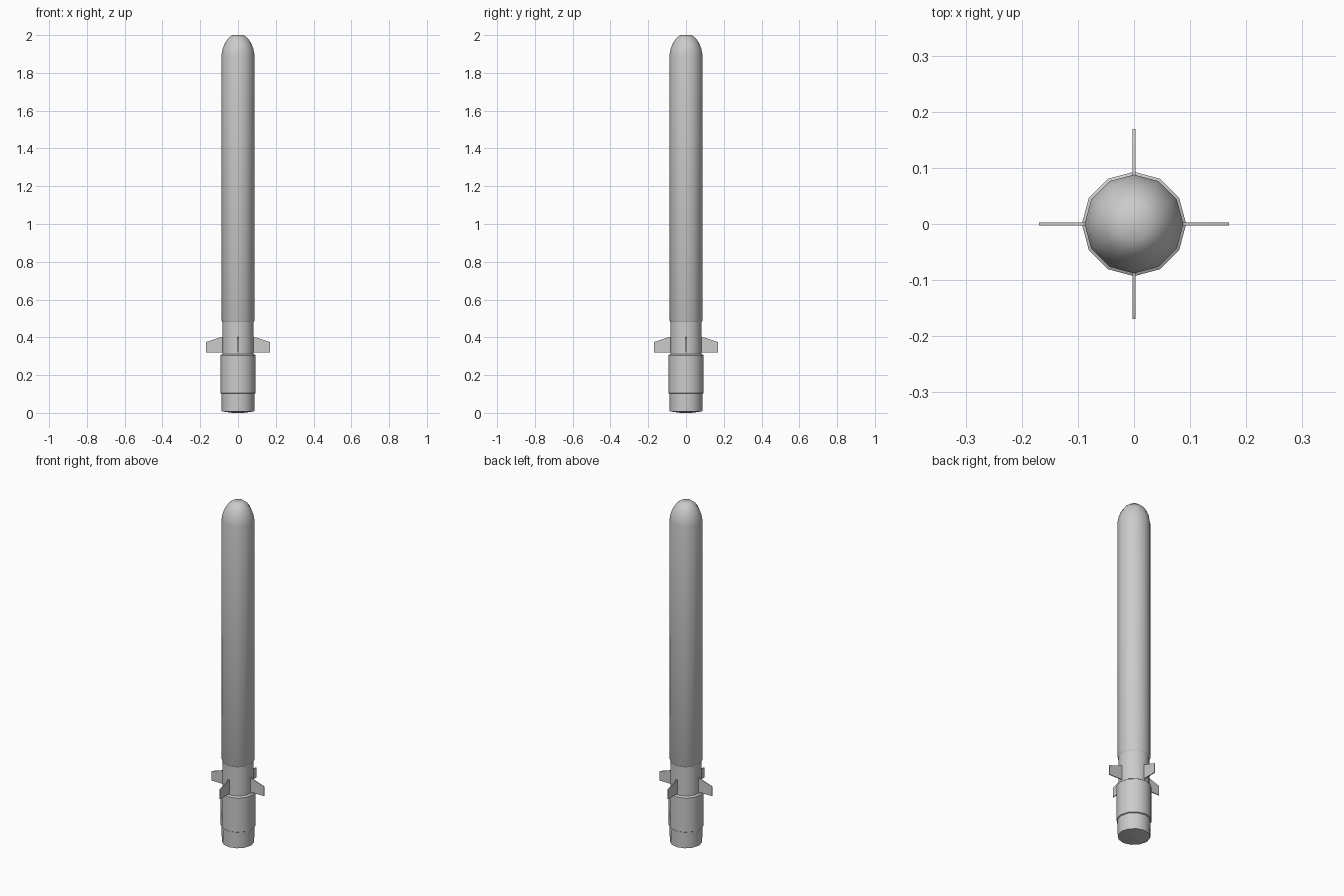
import bpy
import bmesh
import math
from mathutils import Matrix

if "Cube" in bpy.data.objects:
    bpy.data.objects.remove(bpy.data.objects["Cube"])

SIDES = 12

grey = bpy.data.materials.new("light grey")
grey.use_nodes = True
grey.diffuse_color = (0.6, 0.6, 0.6, 1)
grey.node_tree.nodes["Principled BSDF"].inputs["Base Color"].default_value = (0.6, 0.6, 0.6, 1)


def finish(name, bm):
    bmesh.ops.recalc_face_normals(bm, faces=bm.faces)
    mesh = bpy.data.meshes.new(name)
    bm.to_mesh(mesh)
    bm.free()
    mesh.materials.append(grey)
    obj = bpy.data.objects.new(name, mesh)
    bpy.context.collection.objects.link(obj)
    bpy.ops.object.select_all(action="DESELECT")
    obj.select_set(True)
    bpy.context.view_layer.objects.active = obj
    bpy.ops.object.shade_smooth_by_angle(angle=math.radians(40))
    return obj


def lathe(name, profile):
    """Stack twelve-sided rings of (radius, height) and cap both ends."""
    bm = bmesh.new()
    rings = []
    for r, z in profile:
        angles = [math.tau * i / SIDES for i in range(SIDES)]
        rings.append([bm.verts.new((r * math.cos(a), r * math.sin(a), z)) for a in angles])
    for low, high in zip(rings, rings[1:]):
        for i in range(SIDES):
            j = (i + 1) % SIDES
            bm.faces.new((low[i], low[j], high[j], high[i]))
    bm.faces.new(rings[0])
    bm.faces.new(rings[-1])
    return finish(name, bm)


# Main tube with rounded nose
lathe("body_tube", [(0.083, 0.48), (0.088, 0.49), (0.088, 1.89), (0.082, 1.925),
                    (0.070, 1.957), (0.053, 1.982), (0.030, 2.0)])

# Narrower section carrying the fins
lathe("fin_section", [(0.083, 0.30), (0.083, 0.49)])

# Wider collar and the tail below it
lathe("tail_collar", [(0.085, 0.10), (0.093, 0.105), (0.093, 0.305), (0.083, 0.312)])
lathe("tail_end", [(0.03, 0.0), (0.086, 0.008), (0.088, 0.11)])

# Four thin swept fins
FIN = [(0.07, 0.32), (0.169, 0.32), (0.169, 0.375), (0.085, 0.403), (0.07, 0.403)]
for k, side in enumerate(("left", "back", "right", "front")):
    bm = bmesh.new()
    face = bm.faces.new([bm.verts.new((x, -0.0025, z)) for x, z in FIN])
    new = bmesh.ops.extrude_face_region(bm, geom=[face])["geom"]
    bmesh.ops.translate(bm, vec=(0, 0.005, 0),
                        verts=[v for v in new if isinstance(v, bmesh.types.BMVert)])
    bmesh.ops.transform(bm, matrix=Matrix.Rotation(k * math.pi / 2, 4, "Z"), verts=bm.verts)
    finish("fin_" + side, bm)
